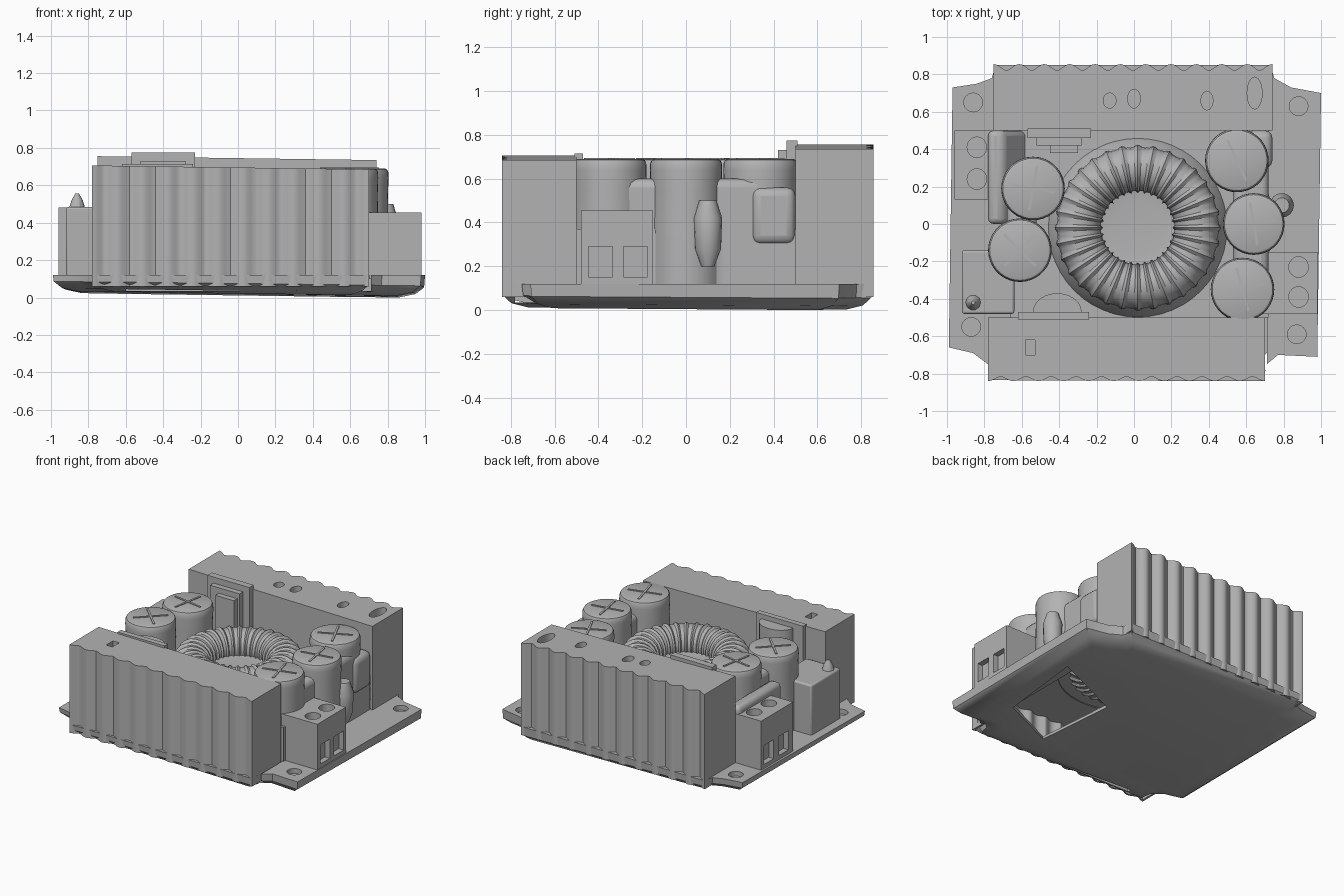
import bpy, bmesh
from math import sin, cos, pi, sqrt, tau, radians

old = bpy.data.objects.get("Cube")
if old:
    bpy.data.objects.remove(old, do_unlink=True)

grey = bpy.data.materials.new("plain_grey")
grey.use_nodes = True
grey.diffuse_color = (0.45, 0.45, 0.45, 1)
grey.node_tree.nodes["Principled BSDF"].inputs["Base Color"].default_value = grey.diffuse_color


def shade(ob):
    bpy.ops.object.select_all(action='DESELECT')
    ob.select_set(True)
    bpy.context.view_layer.objects.active = ob
    bpy.ops.object.shade_smooth_by_angle(angle=radians(32))


def make(name, bm):
    bmesh.ops.recalc_face_normals(bm, faces=bm.faces)
    mesh = bpy.data.meshes.new(name)
    bm.to_mesh(mesh)
    bm.free()
    mesh.materials.append(grey)
    ob = bpy.data.objects.new(name, mesh)
    bpy.context.collection.objects.link(ob)
    shade(ob)
    return ob


def loft(name, rings, open_bottom=False, drop=None):
    """Skin a stack of equal-length rings of 3D points, cap the ends, leave out dropped faces."""
    bm = bmesh.new()
    rows = [[bm.verts.new(p) for p in ring] for ring in rings]
    n = len(rows[0])
    for a, b in zip(rows, rows[1:]):
        for i in range(n):
            j = (i + 1) % n
            bm.faces.new((a[i], a[j], b[j], b[i]))
    bm.faces.new(rows[-1])
    if not open_bottom:
        bm.faces.new(rows[0][::-1])
    if drop:
        bmesh.ops.delete(bm, geom=[f for f in bm.faces if drop(f)], context='FACES')
    return make(name, bm)


def prism(name, outline, z0, z1, **options):
    return loft(name, [[(x, y, z) for x, y in outline] for z in (z0, z1)], **options)


def rect(x0, x1, y0, y1):
    return [(x0, y0), (x1, y0), (x1, y1), (x0, y1)]


def block(name, x0, x1, y0, y1, z0, z1):
    return prism(name, rect(x0, x1, y0, y1), z0, z1)


def oval(cx, cy, rx, ry, n=24):
    return [(cx + rx * cos(tau * i / n), cy + ry * sin(tau * i / n)) for i in range(n)]


def turned(name, cx, cy, profile, n=36, **options):
    return loft(name, [[(x, y, z) for x, y in oval(cx, cy, r, r, n)] for r, z in profile], **options)


def cut(ob, cutter):
    mod = ob.modifiers.new("cut", 'BOOLEAN')
    mod.operation = 'DIFFERENCE'
    mod.object = cutter
    bpy.context.view_layer.objects.active = ob
    bpy.ops.object.modifier_apply(modifier=mod.name)
    bpy.data.objects.remove(cutter, do_unlink=True)
    shade(ob)


def pit(ob, cx, cy, rx, ry, z0, z1):
    cut(ob, prism("pit_cutter", oval(cx, cy, rx, ry), z0, z1))


def bevel(ob, width):
    mod = ob.modifiers.new("soft_edges", 'BEVEL')
    mod.width = width
    mod.segments = 3
    mod.limit_method = 'ANGLE'
    mod.angle_limit = radians(50)


# Base tray: dished underside, hollow under the parts, one open window
edge = [(-.99, -.66), (-.86, -.69), (-.78, -.75), (-.77, -.835), (.69, -.84), (.71, -.75), (.77, -.7),
        (.98, -.71), (1, .7), (.84, .73), (.75, .78), (.73, .85), (-.74, .85), (-.76, .78),
        (-.84, .75), (-.97, .73)]
base = loft("base_tray", [[(x * s, y * s, z - t * (.012 * x + .006 * y)) for x, y in edge]
                          for s, z, t in ((.86, .016, 1), (.95, .035, 1), (.995, .07, 1), (1, .12, 0))])
cut(base, block("tray_cutter", -.6, .71, -.78, .78, .035, .3))
cut(base, prism("window_cutter", [(.31, -.57), (.74, -.37), (.82, .29), (.26, .03)], -.1, .045))
for cx, cy in ((-.86, .65), (.88, .63), (.87, -.59), (-.87, -.55)):
    pit(base, cx, cy, .05, .05, .085, .2)

# Finned heat sinks along the front and back
FINS, STEPS = 12, 8


def fin_outline(x0, x1, side, outer, inner, depth, inset):
    n = FINS * STEPS
    pts = []
    for i in range(n + 1):
        wave = abs(cos(pi * i * (FINS - 1) / n)) ** 1.5
        x = x0 + inset + (x1 - x0 - 2 * inset) * i / n
        pts.append((x, side * (outer - inset - depth * (1 - wave))))
    return pts + [(x1 - inset, side * inner), (x0 + inset, side * inner)]


def heat_sink(name, x0, x1, side, outer, top, depth):
    outline = fin_outline(x0, x1, side, outer, .5, depth, 0)
    ob = loft(name, [[(x, y, .06) for x, y in outline],
                     [(x, y, top - .014 * x) for x, y in outline]])
    cut(ob, prism("cavity_cutter", fin_outline(x0, x1, side, outer, .45, depth, .015), 0, .37))
    return ob


front = heat_sink("front_heat_sink", -.78, .70, -1, .84, .695, .025)
back = heat_sink("back_heat_sink", -.75, .74, 1, .855, .745, .035)
for cx, cy, rx, ry in ((-.13, .66, .034, .04), (0, .67, .034, .05),
                       (.39, .66, .032, .05), (.645, .7, .04, .085)):
    pit(back, cx, cy, rx, ry, .67, .9)
cut(front, block("slot_cutter", -.58, -.53, -.7, -.62, .64, .9))

# Round capacitors: centre x, y, radius, cross angle
left_caps = [(-.54, .19, .17, 80), (-.61, -.14, .17, 45)]
right_caps = [(.55, .34, .17, 25), (.64, 0, .165, 10), (.58, -.35, .17, 15)]
TOP = .69


def cross(name, cx, cy, r, angle):
    for k in range(2):
        a = radians(angle + 90 * k)
        u, v = (cos(a) * r, sin(a) * r), (-sin(a) * .007, cos(a) * .007)
        prism(name, [(cx + p * u[0] + q * v[0], cy + p * u[1] + q * v[1])
                     for p, q in ((-1, -1), (1, -1), (1, 1), (-1, 1))], TOP - .002, TOP + .005)


for cx, cy, r, angle in left_caps + right_caps:
    turned("capacitor", cx, cy, [(r * s, z) for s, z in
                                 ((1, .35), (.98, .55), (1, .64), (.99, .67), (.95, .685), (.88, TOP))],
           open_bottom=True)
    cross("capacitor_cross", cx, cy, r * .7, angle)


# Potted core whose sides bulge around the capacitors, open towards the heat sinks
def side_x(y, caps, sign, least):
    reach = [sign * cx + sqrt(r * r - (y - cy) ** 2) * .99
             for cx, cy, r, _ in caps if abs(y - cy) < r]
    return sign * max(reach + [least])


ys = [-.5 + i / 50 for i in range(51)]
core = [(side_x(y, right_caps, 1, .72), y) for y in ys]
core += [(side_x(y, left_caps, -1, .66), y) for y in reversed(ys)]
prism("potted_core", core, .08, .37, open_bottom=True,
      drop=lambda f: all(abs(v.co.y) > .499 for v in f.verts))

# Fillers joining neighbouring capacitors and the walls
for name, x0, x1, y0, y1, z1 in (("right_filler", .53, .72, -.35, .36, .6),
                                 ("right_back_filler", .6, .74, .3, .5, .56),
                                 ("left_filler", -.68, -.52, -.15, .2, .6)):
    bevel(block(name, x0, x1, y0, y1, .3, z1), .04)
bevel(loft("coil_lead", [[(x, y, z) for x, y in rect(-.78, x1, 0, .5)]
                         for x1, z in ((-.56, .34), (-.7, .53))]), .03)

# Wound ring coil
CX, CY, MAJOR, WINDS, SEGS, RINGS = .02, -.02, .315, 32, 256, 20
bm = bmesh.new()
rows = []
for i in range(SEGS):
    t = tau * i / SEGS
    r = .118 + .012 * max(0, cos(WINDS * t)) ** 2
    row = []
    for j in range(RINGS):
        p = tau * j / RINGS
        d = MAJOR + r * cos(p)
        row.append(bm.verts.new((CX + d * cos(t), CY + d * sin(t), .46 + r * sin(p))))
    rows.append(row)
for i in range(SEGS):
    a, b = rows[i], rows[(i + 1) % SEGS]
    for j in range(RINGS):
        k = (j + 1) % RINGS
        bm.faces.new((a[j], b[j], b[k], a[k]))
make("ring_coil", bm)
turned("coil_mound", CX, CY, [(.48, .365), (.465, .4), (.43, .45), (.3, .46), (.25, .44), (.15, .43)],
       n=48, open_bottom=True)

# Small upright parts beside the heat sinks
block("back_clip_plate", -.57, -.23, .46, .51, .36, .775)
block("back_clip_step", -.52, -.28, .42, .46, .36, .73)
block("back_clip_foot", -.45, -.3, .38, .42, .36, .69)
block("front_clip_plate", -.62, -.24, -.51, -.47, .36, .715)
prism("front_clip_round", oval(-.41, -.47, .13, .1), .36, .68)

# Terminal blocks with screw and wire openings
for name, x0, x1, y0, y1, top, sx, holes, face in (
        ("right_terminal", .68, .98, -.48, -.15, .455, .88, (-.23, -.39), .98),
        ("left_terminal", -.96, -.68, .13, .5, .48, -.84, (.41, .24), -.96)):
    term = block(name, x0, x1, y0, y1, .1, top)
    for hy in holes:
        pit(term, sx, hy, .052, .055, top - .05, top + .1)
        cut(term, block("wire_cutter", face - .04, face + .04, hy - .055, hy + .055, .15, .29))

# Relay box with a small tip on the left
bevel(block("relay_box", -.92, -.64, -.48, -.14, .1, .485), .012)
turned("relay_tip", -.86, -.42, [(.045, .47), (.03, .52), (.01, .555)], n=10)

# Small lug on the right ledge
turned("right_lug", .79, .1, [(.03, .2), (.06, .28), (.065, .42), (.04, .5)], n=16)
